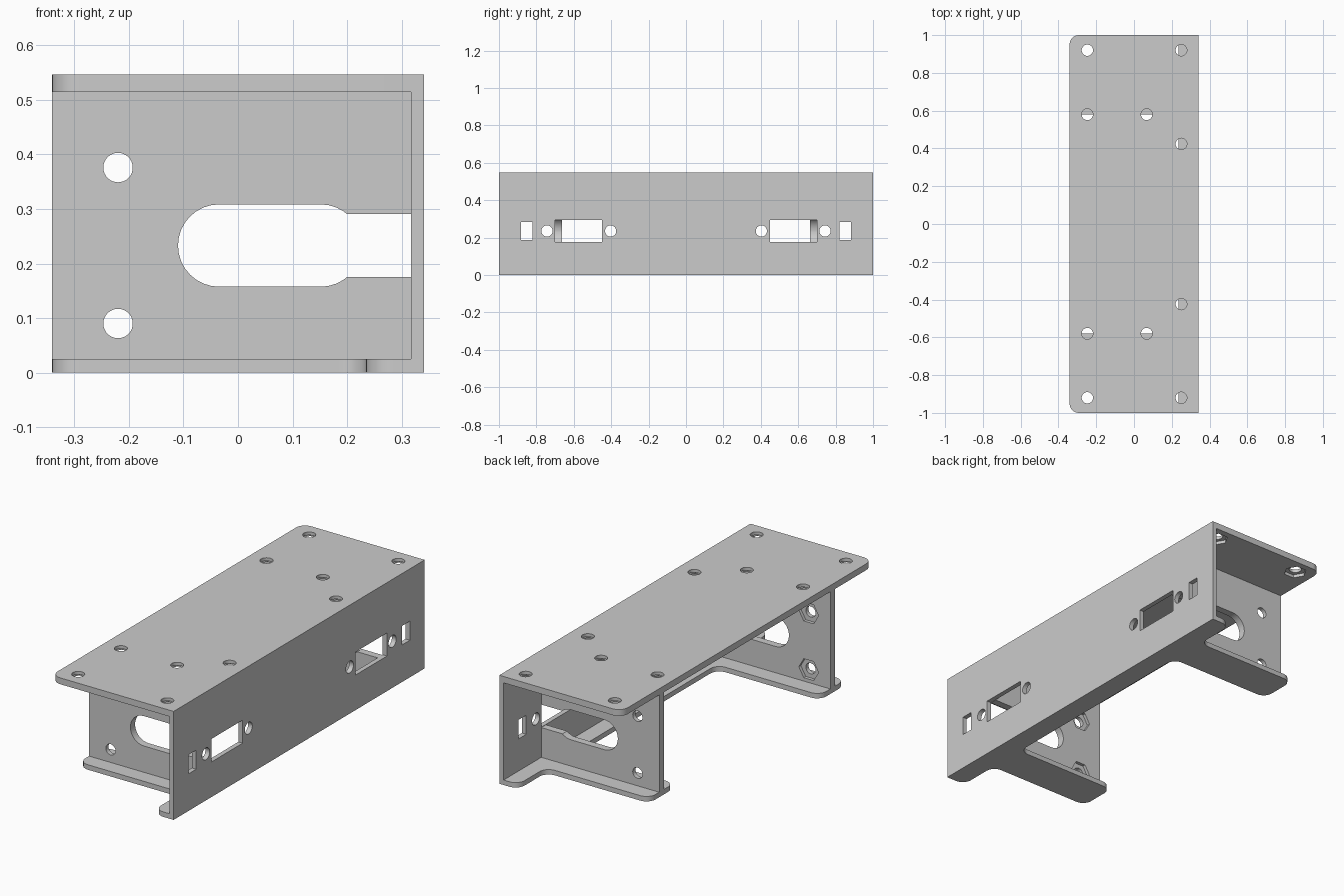
import bpy
import bmesh
import math
from mathutils import Vector

cube = bpy.data.objects.get("Cube")
if cube:
    bpy.data.objects.remove(cube, do_unlink=True)

grey = bpy.data.materials.new("bracket_grey")
grey.use_nodes = True
colour = (0.6, 0.6, 0.6, 1)
grey.diffuse_color = colour
grey.node_tree.nodes["Principled BSDF"].inputs["Base Color"].default_value = colour

# Overall sizes
HALF_X, HALF_Y, HEIGHT = 0.341, 1.0, 0.547
TOP_Z, FLANGE_Z, WALL_X = 0.515, 0.025, 0.317
RIB_OUT, RIB_IN = 0.70, 0.663
HOLE_R, NUT_R, NUT_DEPTH = 0.03, 0.055, 0.016
SLOT_Z = 0.233


def rounded(corners, steps=8):
    """Outline from (a, b, radius) corners, with arcs where radius > 0."""
    out = []
    for i, (a, b, r) in enumerate(corners):
        p = Vector((a, b))
        if not r:
            out.append(p)
            continue
        u = (Vector(corners[i - 1][:2]) - p).normalized()
        v = (Vector(corners[(i + 1) % len(corners)][:2]) - p).normalized()
        # All rounded corners are square, so the arc is a quarter circle
        centre = p + (u + v) * r
        for k in range(steps + 1):
            t = math.pi / 2 * k / steps
            out.append(centre - v * r * math.cos(t) - u * r * math.sin(t))
    return out


def rect(a0, a1, b0, b1, r=0):
    return rounded([(a0, b0, r), (a1, b0, r), (a1, b1, r), (a0, b1, r)])


def circle(a, b, r=HOLE_R, sides=32):
    angles = [2 * math.pi * k / sides for k in range(sides)]
    return [Vector((a + r * math.cos(t), b + r * math.sin(t))) for t in angles]


def prism(name, outline, axis, lo, hi):
    """Extrude an outline along an axis between lo and hi."""
    place = {"x": lambda p, d: (d, p.x, p.y),
             "y": lambda p, d: (p.x, d, p.y),
             "z": lambda p, d: (p.x, p.y, d)}[axis]
    bm = bmesh.new()
    rings = [[bm.verts.new(place(p, d)) for p in outline] for d in (lo, hi)]
    for ring in rings:
        bm.faces.new(ring)
    n = len(outline)
    for i in range(n):
        j = (i + 1) % n
        bm.faces.new((rings[0][i], rings[0][j], rings[1][j], rings[1][i]))
    bmesh.ops.recalc_face_normals(bm, faces=bm.faces[:])
    mesh = bpy.data.meshes.new(name)
    bm.to_mesh(mesh)
    bm.free()
    mesh.materials.append(grey)
    obj = bpy.data.objects.new(name, mesh)
    bpy.context.collection.objects.link(obj)
    return obj


def finish(obj, cuts=()):
    """Cut each (outline, axis, lo, hi) out of the part, then shade it."""
    bpy.ops.object.select_all(action="DESELECT")
    obj.select_set(True)
    bpy.context.view_layer.objects.active = obj
    for cut in cuts:
        cutter = prism("cutter", *cut)
        cutter.hide_render = True
        mod = obj.modifiers.new("cut", "BOOLEAN")
        mod.operation, mod.solver, mod.object = "DIFFERENCE", "EXACT", cutter
        bpy.ops.object.modifier_apply(modifier=mod.name)
        bpy.data.objects.remove(cutter, do_unlink=True)
    bpy.ops.object.shade_smooth_by_angle(angle=math.radians(30))


# Top plate with screw holes and hexagonal nut pockets underneath
top = prism("top_plate", rounded([
    (-HALF_X, -HALF_Y, 0.05), (HALF_X, -HALF_Y, 0),
    (HALF_X, HALF_Y, 0), (-HALF_X, HALF_Y, 0.05)]), "z", TOP_Z, HEIGHT)
cuts = []
for x, y in [(-0.247, 0.92), (0.25, 0.92), (-0.247, 0.58), (0.067, 0.58), (0.25, 0.424)]:
    for s in (-1, 1):
        cuts.append((circle(x, s * y), "z", TOP_Z - 0.1, HEIGHT + 0.1))
        cuts.append((circle(x, s * y, NUT_R, 6), "z", TOP_Z - 0.1, TOP_Z + NUT_DEPTH))
finish(top, cuts)

# Side wall with connector windows, screw holes and small slots
wall = prism("side_wall", rect(-HALF_Y, HALF_Y, FLANGE_Z, TOP_Z), "x", WALL_X, HALF_X)
cuts = []
for s in (-1, 1):
    shapes = [rect(s * 0.45, s * 0.70, 0.177, 0.293),
              rect(s * 0.82, s * 0.882, 0.187, 0.283),
              circle(s * 0.403, 0.235), circle(s * 0.743, 0.235)]
    cuts += [(shape, "x", WALL_X - 0.1, HALF_X + 0.1) for shape in shapes]
finish(wall, cuts)

# Cross ribs with a keyhole slot, two screw holes and inner nut pockets
for s, name in ((-1, "front_rib"), (1, "back_rib")):
    rib = prism(name, rect(-HALF_X, WALL_X, FLANGE_Z, TOP_Z), "y", s * RIB_OUT, s * RIB_IN)
    shapes = [rect(-0.11, 0.227, SLOT_Z - 0.0755, SLOT_Z + 0.0755, 0.0754),
              rect(0.1, WALL_X + 0.1, SLOT_Z - 0.058, SLOT_Z + 0.058),
              circle(-0.22, 0.09, 0.027), circle(-0.22, 0.376, 0.027)]
    cuts = [(shape, "y", s * 0.6, s * 0.8) for shape in shapes]
    cuts += [(circle(-0.22, z, NUT_R, 6), "y", s * 0.6, s * (RIB_IN + NUT_DEPTH))
             for z in (0.09, 0.376)]
    finish(rib, cuts)

# Bottom flange: a strip under the wall with a foot under each rib
half = [(HALF_X, 1, 0), (0.235, 1, 0.05), (0.235, 0.78, 0.05), (-HALF_X, 0.78, 0.05),
        (-HALF_X, 0.58, 0.05), (0.235, 0.58, 0.05)]
mirrored = [(x, -y, r) for x, y, r in reversed(half)]
finish(prism("bottom_flange", rounded(half + mirrored), "z", 0, FLANGE_Z))
